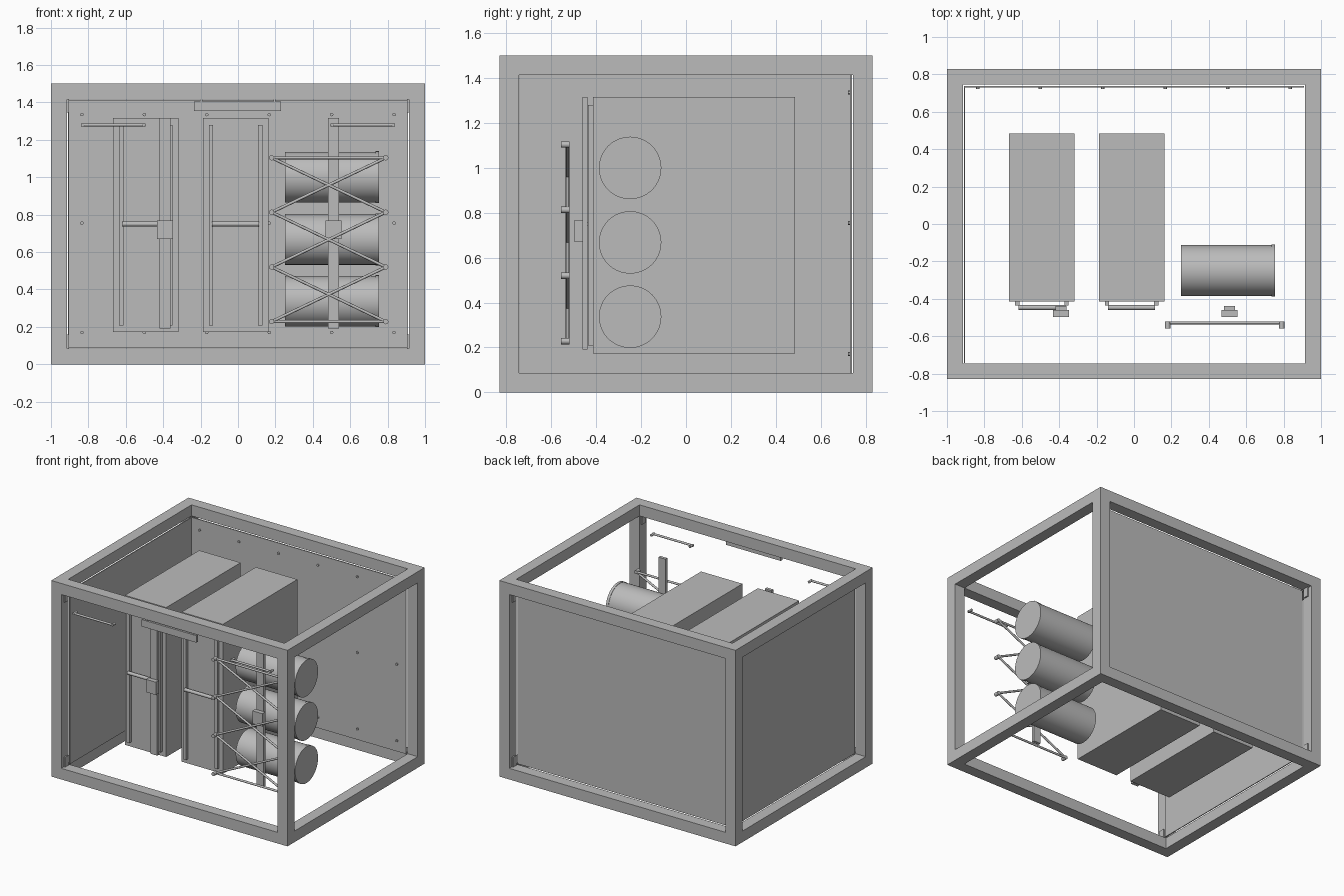
import bpy
from mathutils import Vector

cube = bpy.data.objects.get("Cube")
if cube:
    bpy.data.objects.remove(cube, do_unlink=True)

grey = bpy.data.materials.new("plain_grey")
grey.use_nodes = True
grey.diffuse_color = (0.5, 0.5, 0.5, 1)
grey.node_tree.nodes["Principled BSDF"].inputs["Base Color"].default_value = (0.5, 0.5, 0.5, 1)


def finish(name, smooth=False):
    obj = bpy.context.object
    obj.name = name
    obj.data.materials.append(grey)
    if smooth:
        bpy.ops.object.shade_smooth_by_angle()
    return obj


def box(name, x, y, z):
    """Box from (min, max) ranges on each axis."""
    bpy.ops.mesh.primitive_cube_add(size=1)
    obj = finish(name)
    size = Vector((x[1] - x[0], y[1] - y[0], z[1] - z[0]))
    centre = Vector((sum(x), sum(y), sum(z))) / 2
    for v in obj.data.vertices:
        v.co = v.co * size + centre
    return obj


def rod(name, a, b, radius, sides=16):
    """Cylinder between two points."""
    a, b = Vector(a), Vector(b)
    bpy.ops.mesh.primitive_cylinder_add(vertices=sides, radius=radius, depth=(b - a).length,
                                        location=(a + b) / 2)
    obj = finish(name, True)
    obj.rotation_euler = (b - a).to_track_quat('Z', 'Y').to_euler()
    return obj


W, D, H, T = 1.0, 0.83, 1.5, 0.085      # outer half width, half depth, height, beam


def low_high(half, side):
    return (half - T, half) if side > 0 else (-half, T - half)


# Outer frame: posts, long beams and side beams
for sx in (-1, 1):
    for sy in (-1, 1):
        box("frame_post", low_high(W, sx), low_high(D, sy), (0, H))
for z in ((0, T), (H - T, H)):
    for s in (-1, 1):
        box("frame_long_beam", (T - W, W - T), low_high(D, s), z)
        box("frame_side_beam", low_high(W, s), (T - D, D - T), z)

# Corner brackets on the inner faces of the posts
for sx in (-1, 1):
    for sy in (-1, 1):
        for z in ((T, 0.16), (1.345, H - T)):
            xs = sorted((sx * 0.904, sx * (W - T)))
            ys = sorted((sy * 0.76, sy * 0.80))
            box("corner_bracket", xs, ys, z)

# Back and left wall panels with bolts
box("back_panel", (-0.91, 0.91), (0.73, 0.739), (0.087, 1.413))
box("right_panel", (-0.91, -0.903), (-0.742, 0.73), (0.087, 1.413))
for i in range(6):
    for z in (0.17, 0.755, 1.335):
        x = -0.835 + i * 0.334
        rod("panel_bolt", (x, 0.721, z), (x, 0.731, z), 0.009, 12)

# Plate under the front top beam
box("top_plate", (-0.235, 0.23), (-0.83, -0.81), (1.353, 1.406))
for x in (-0.197, 0.195):
    box("plate_tab", (x - 0.006, x + 0.006), (-0.825, -0.81), (1.405, 1.416))

# Grab handles at the upper front corners
for x0 in (-0.84, 0.495):
    x1 = x0 + 0.345
    rod("grab_handle", (x0, -0.795, 1.28), (x1, -0.795, 1.28), 0.008)
    for x in (x0 + 0.009, x1 - 0.009):
        rod("handle_end", (x, -0.803, 1.28), (x, -0.765, 1.28), 0.009)

# Two tall cabinets with front rails and a round pull bar
for x0 in (-0.668, -0.188):
    x1 = x0 + 0.351
    box("cabinet", (x0, x1), (-0.415, 0.485), (0.173, 1.317))
    for rx in (x0 + 0.032, x1 - 0.055):
        box("cabinet_rail", (rx, rx + 0.023), (-0.437, -0.415), (0.208, 1.28))
    rod("pull_bar", (x0 + 0.05, -0.447, 0.75), (x1 - 0.05, -0.447, 0.75), 0.013)

# Vertical latch bars with a centre block
for x in (-0.39, 0.511):
    box("latch_bar", (x - 0.029, x + 0.029), (-0.462, -0.438), (0.19, 1.317))
    box("latch_block", (x - 0.042, x + 0.042), (-0.496, -0.46), (0.67, 0.768))

# Three horizontal tanks with end caps
for z in (0.337, 0.668, 1.0):
    rod("tank", (0.25, -0.249, z), (0.74, -0.249, z), 0.136, 64)
    rod("tank_cap", (0.735, -0.249, z), (0.755, -0.249, z), 0.139, 64)

# Lattice guard in front of the tanks
L, R, Y = 0.18, 0.79, -0.528
levels = [0.228, 0.52, 0.813, 1.104]
for z in levels:
    for x in (L, R):
        rod("lattice_knob", (x, -0.558, z), (x, -0.52, z), 0.014)
for z in (levels[0], levels[-1]):
    rod("lattice_crossbar", (L, Y, z), (R, Y, z), 0.008)
for low, high in zip(levels, levels[1:]):
    rod("lattice_brace", (L, Y, low), (R, Y, high), 0.008)
    rod("lattice_brace", (L, Y, high), (R, Y, low), 0.008)
